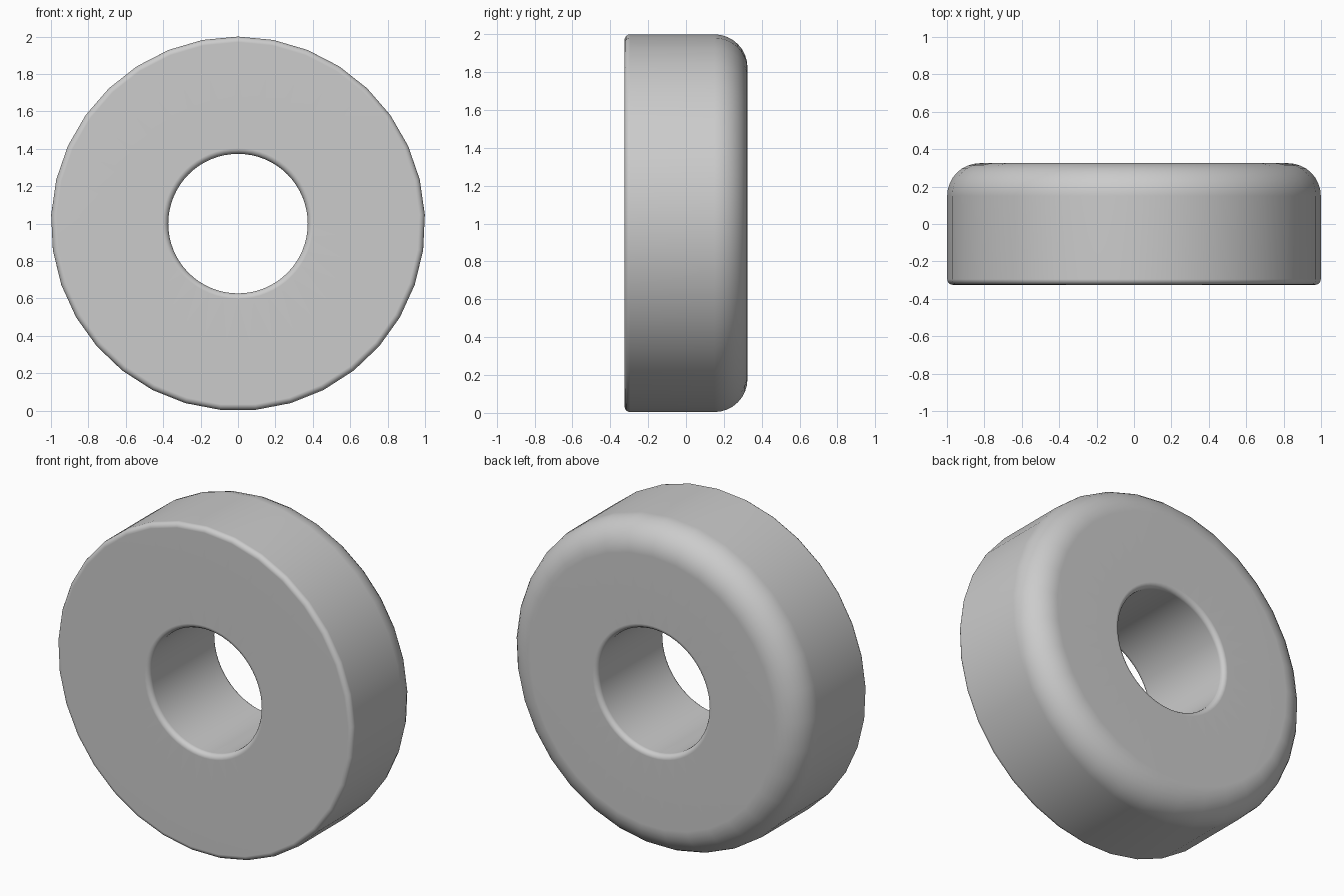
import bpy, bmesh
from math import sin, cos, pi, radians

if "Cube" in bpy.data.objects:
    bpy.data.objects.remove(bpy.data.objects["Cube"])

H = 0.325  # half depth


def arc(r, y, rad, a0, a1, n):
    """Profile points (radius, y) along a rounded corner."""
    return [(r + rad * cos(a0 + (a1 - a0) * i / n), y + rad * sin(a0 + (a1 - a0) * i / n))
            for i in range(n + 1)]


def revolve(bm, profile, n):
    """Sweep a profile about the y axis; return its first and last rings of edges."""
    rings = [[bm.verts.new((r * sin(2 * pi * i / n), y, 1 + r * cos(2 * pi * i / n)))
              for i in range(n)] for r, y in profile]
    for a, b in zip(rings, rings[1:]):
        for i in range(n):
            j = (i + 1) % n
            bm.faces.new((a[i], a[j], b[j], b[i]))
    return [[bm.edges.get((v[i], v[(i + 1) % n])) for i in range(n)]
            for v in (rings[0], rings[-1])]


bm = bmesh.new()
# outer wall: tight front edge, wide rounded back edge
outer = revolve(bm, arc(0.97, -H + 0.03, 0.03, -pi / 2, 0, 4)
                + arc(0.825, H - 0.175, 0.175, 0, pi / 2, 8), 33)
# bore: small rounded edges at both ends
inner = revolve(bm, arc(0.403, -H + 0.03, 0.03, -pi / 2, -pi, 4)
                + arc(0.403, H - 0.03, 0.03, pi, pi / 2, 4), 64)
# flat front and back faces between the outer rim and the bore
for o, i in zip(outer, inner):
    bmesh.ops.triangle_fill(bm, edges=o + i, use_beauty=True)
bmesh.ops.recalc_face_normals(bm, faces=bm.faces)

mesh = bpy.data.meshes.new("ring")
bm.to_mesh(mesh)
bm.free()
ring = bpy.data.objects.new("ring", mesh)
bpy.context.collection.objects.link(ring)
bpy.context.view_layer.objects.active = ring
ring.select_set(True)
bpy.ops.object.shade_smooth_by_angle(angle=radians(35))
# keep the flat faces from bleeding into the rounded edges
weighted = ring.modifiers.new("weighted_normals", 'WEIGHTED_NORMAL')
weighted.keep_sharp = True
